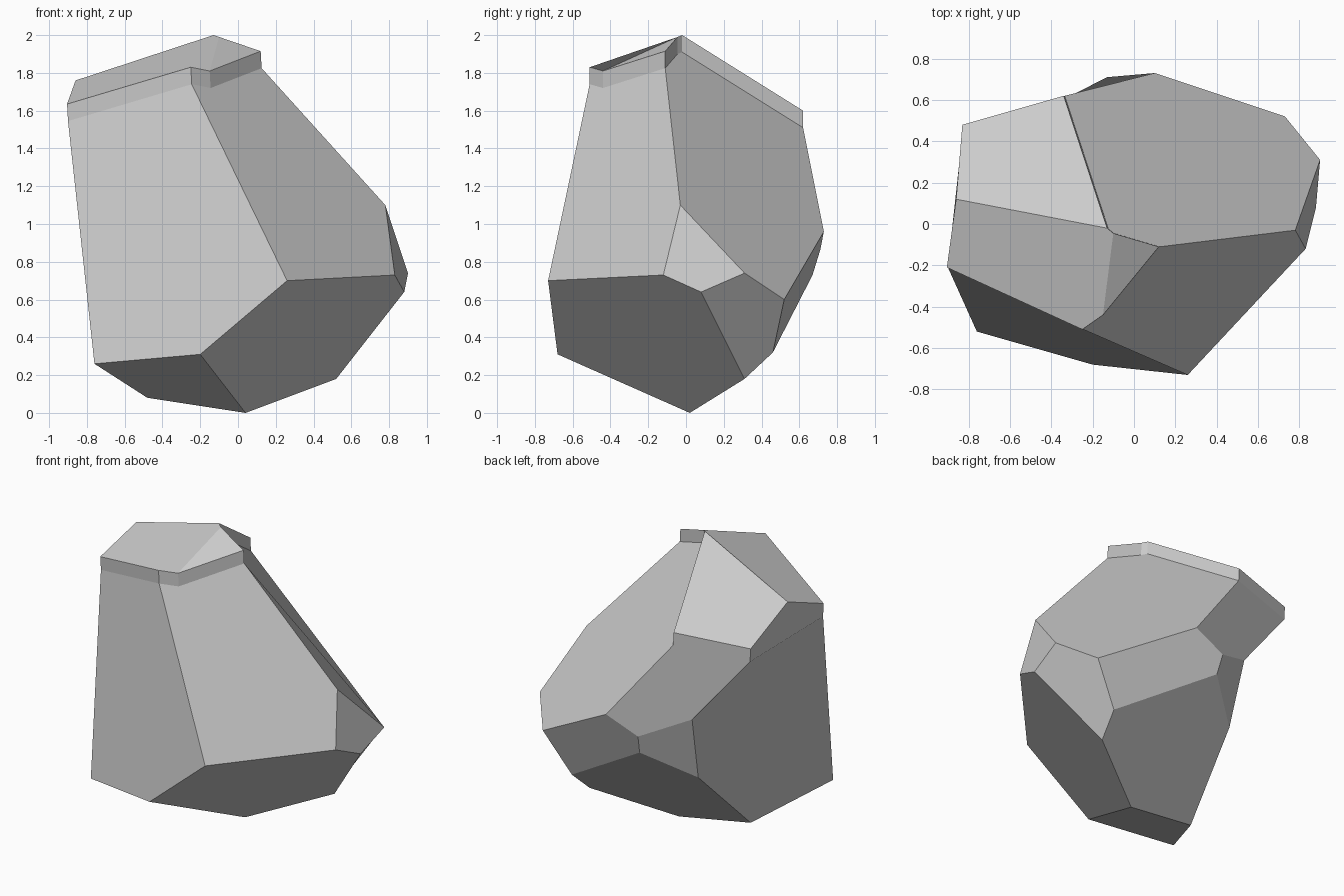
import bpy
import bmesh
from mathutils import Vector

# Remove the default object
default_cube = bpy.data.objects.get("Cube")
if default_cube:
    bpy.data.objects.remove(default_cube, do_unlink=True)


def make_material(name, colour):
    material = bpy.data.materials.new(name)
    material.use_nodes = True
    material.diffuse_color = colour
    shader = material.node_tree.nodes.get("Principled BSDF")
    shader.inputs["Base Color"].default_value = colour
    shader.inputs["Roughness"].default_value = 0.9
    return material


def make_stone(name, corners, facets, material):
    """Build a chiselled stone. Each facet is a word naming its corners, and is
    filled as a fan from its first corner but shaded as one flat plane."""
    mesh_builder = bmesh.new()
    verts = {key: mesh_builder.verts.new(place) for key, place in corners.items()}
    corner_normals = []
    for facet in facets:
        apex, *others = [verts[key] for key in facet]
        facet_normal = Vector()
        for start, end in zip(others, others[1:]):
            face = mesh_builder.faces.new((apex, start, end))
            face.smooth = True
            face.normal_update()
            facet_normal += face.normal * face.calc_area()
        fan_size = len(others) - 1
        corner_normals += [facet_normal.normalized()] * (3 * fan_size)
    mesh = bpy.data.meshes.new(name)
    mesh_builder.to_mesh(mesh)
    mesh_builder.free()
    mesh.normals_split_custom_set(corner_normals)
    mesh.materials.append(material)
    stone = bpy.data.objects.new(name, mesh)
    bpy.context.scene.collection.objects.link(stone)
    return stone


stone_grey = make_material("stone grey", (0.6, 0.6, 0.6, 1))

# Upper rim of the capping slab, counter-clockwise from its left front corner
slab_rim = {
    "a": Vector((-.905, -.21, 1.635)),
    "b": Vector((-.25, -.51, 1.83)),
    "c": Vector((-.15, -.44, 1.81)),
    "d": Vector((.12, -.11, 1.915)),
    "e": Vector((-.1, -.045, 1.99)),
    "h": Vector((-.13, -.02, 2)),
    "q": Vector((-.34, .62, 1.6)),
    "f": Vector((-.83, .48, 1.565)),
}

# The slab is equally thick all round, so its foot is the rim moved down
slab_drop = Vector((.005, 0, -.09))
slab_foot = {key: place + slab_drop for key, place in slab_rim.items()}

# Boulder corners below the slab: front, side, bottom, then back
boulder_corners = {
    "A": (-.76, -.52, .26), "B": (-.2, -.68, .31),
    "C": (.26, -.73, .7), "D": (.83, -.12, .73),
    "E": (.88, .08, .64), "F": (.9, .31, .74),
    "G": (.78, -.03, 1.1), "K": (.73, .52, .6),
    "I": (.04, .02, 0), "H": (.52, .31, .18),
    "J": (-.48, -.02, .08), "L": (.55, .46, .32),
    "N": (.1, .73, .96), "R": (-.13, .71, .86), "M": (-.115, .67, .73),
    "S": (-.435, .555, 1), "T": (-.405, .445, .55),
}

# Broad front, side, back and underside facets of the boulder
boulder_facets = [
    "aABCb", "CDGdcb", "BIHEDC", "AJIB",
    "GDEF", "EHLKF", "FKNqhedG",
    "KLMRN", "RMTS", "NRSfq",
    "JTMLHI", "afSTJA",
]
make_stone("boulder_body", {**boulder_corners, **slab_foot},
           boulder_facets, stone_grey)

# Capping slab: roof facets meeting at a ridge, then a wall along each rim edge
slab_corners = {"g": Vector((-.86, .12, 1.76)), **slab_rim}
slab_corners.update({key.upper(): place for key, place in slab_foot.items()})
slab_facets = ["ehgabc", "cde", "ghqf", "gfFAa"]
rim_order = "".join(slab_rim)
for start, end in zip(rim_order, rim_order[1:]):
    slab_facets.append(start.upper() + end.upper() + end + start)
make_stone("boulder_cap", slab_corners, slab_facets, stone_grey)
